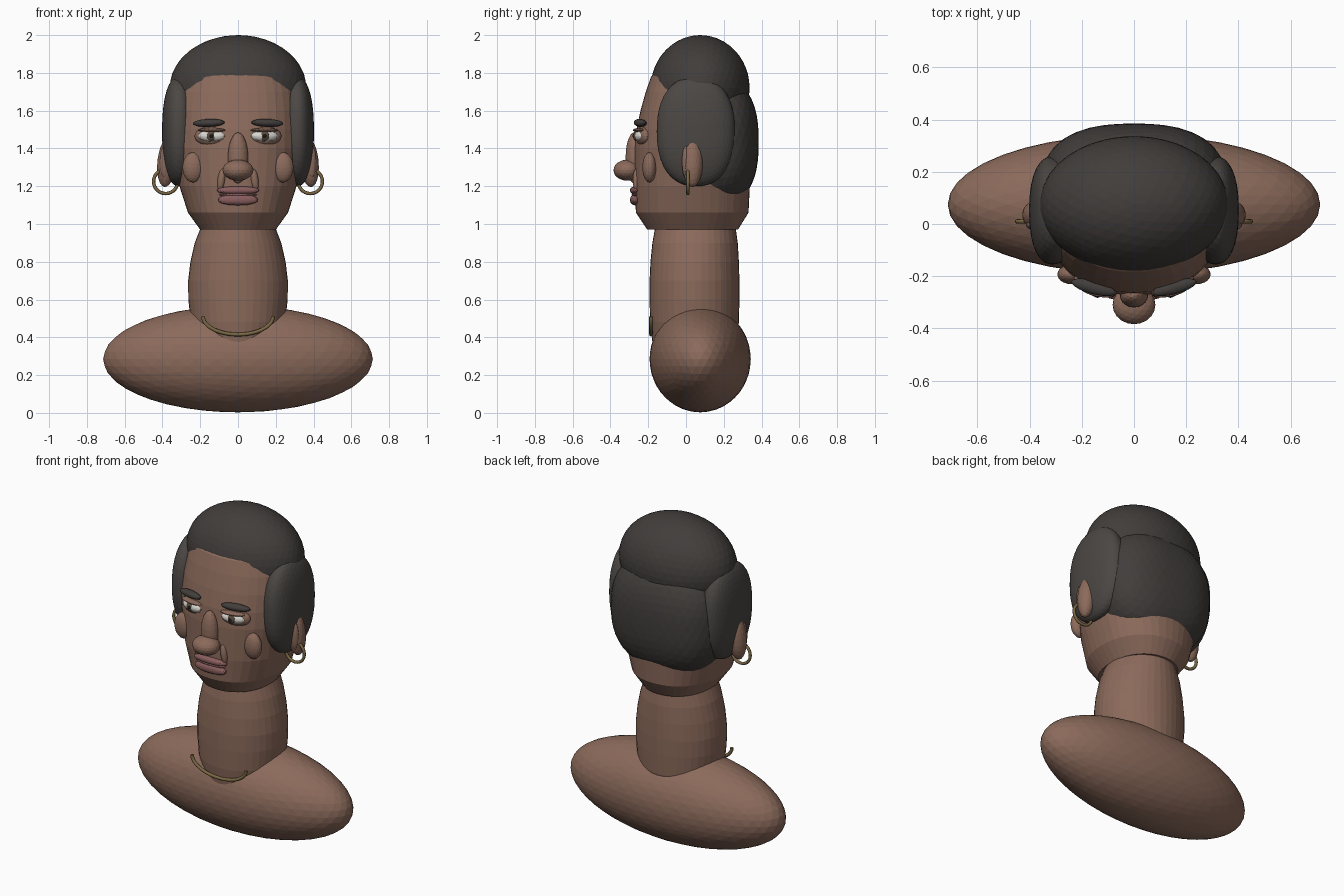
import bpy, bmesh, math
from mathutils import Vector, Euler

if "Cube" in bpy.data.objects:
    bpy.data.objects.remove(bpy.data.objects["Cube"])


def material(name, rgb):
    m = bpy.data.materials.new(name)
    m.diffuse_color = (*rgb, 1)
    m.use_nodes = True
    m.node_tree.nodes["Principled BSDF"].inputs["Base Color"].default_value = m.diffuse_color
    return m


SKIN = material("skin", (0.26, 0.145, 0.105))
HAIR = material("hair", (0.053, 0.047, 0.044))
SIDE_HAIR = material("side_hair", (0.07, 0.063, 0.058))
GOLD = material("gold", (0.2, 0.14, 0.06))
LIP = material("lip", (0.25, 0.11, 0.11))
WHITE = material("eye_white", (0.7, 0.68, 0.64))
IRIS = material("iris", (0.1, 0.07, 0.05))
PUPIL = material("pupil", (0.01, 0.01, 0.01))


def finish(name, bm, mat):
    bmesh.ops.recalc_face_normals(bm, faces=bm.faces)
    me = bpy.data.meshes.new(name)
    bm.to_mesh(me)
    bm.free()
    me.materials.append(mat)
    ob = bpy.data.objects.new(name, me)
    bpy.context.collection.objects.link(ob)
    return ob


def blob(name, centre, radii, mat, rot=(0, 0, 0), power=2.0, sub=4):
    """Ellipsoid; power above 2 makes it boxier."""
    bm = bmesh.new()
    bmesh.ops.create_icosphere(bm, subdivisions=sub, radius=1)
    turn = Euler([math.radians(a) for a in rot]).to_matrix()
    for v in bm.verts:
        n = v.co.normalized()
        n /= sum(abs(c) ** power for c in n) ** (1 / power)
        v.co = turn @ Vector([n[i] * radii[i] for i in range(3)]) + Vector(centre)
    return finish(name, bm, mat)


def pair(name, centre, radii, mat, rot=(0, 0, 0), power=2.0, sub=3):
    """Right and mirrored left copy."""
    x, y, z = centre
    blob("right_" + name, (x, y, z), radii, mat, rot, power, sub)
    blob("left_" + name, (-x, y, z), radii, mat, (rot[0], -rot[1], -rot[2]), power, sub)


def loft(name, rings, mat, power=2.0, n=40):
    """Rings are (z, half width, y centre, half depth)."""
    bm = bmesh.new()
    loops = []
    for z, rx, cy, ry in rings:
        loop = []
        for i in range(n):
            a = 2 * math.pi * i / n
            c, s = math.cos(a), math.sin(a)
            k = (abs(c) ** power + abs(s) ** power) ** (-1 / power)
            loop.append(bm.verts.new((rx * c * k, cy + ry * s * k, z)))
        loops.append(loop)
    for a, b in zip(loops, loops[1:]):
        for i in range(n):
            j = (i + 1) % n
            bm.faces.new((a[i], a[j], b[j], b[i]))
    bm.faces.new(loops[0])
    bm.faces.new(loops[-1])
    return finish(name, bm, mat)


def tube(name, points, radius, cyclic):
    cu = bpy.data.curves.new(name, 'CURVE')
    cu.dimensions = '3D'
    cu.bevel_depth = radius
    cu.bevel_resolution = 2
    cu.use_fill_caps = True
    sp = cu.splines.new('POLY')
    sp.points.add(len(points) - 1)
    for p, co in zip(sp.points, points):
        p.co = (*co, 1)
    sp.use_cyclic_u = cyclic
    cu.materials.append(GOLD)
    ob = bpy.data.objects.new(name, cu)
    bpy.context.collection.objects.link(ob)


# shoulders, neck and head
blob("shoulders", (0, 0.075, 0.285), (0.714, 0.268, 0.282), SKIN)
loft("neck", [(0.35, 0.22, 0.045, 0.22), (0.48, 0.25, 0.045, 0.235),
              (0.6, 0.263, 0.045, 0.238), (0.7, 0.264, 0.045, 0.238),
              (0.8, 0.252, 0.046, 0.234), (0.9, 0.229, 0.048, 0.226),
              (1.0, 0.19, 0.05, 0.21)], SKIN)
loft("head", [(0.97, 0.2, 0.035, 0.24), (1.06, 0.265, 0.033, 0.298),
              (1.2, 0.31, 0.032, 0.306), (1.4, 0.338, 0.032, 0.304),
              (1.5, 0.34, 0.036, 0.298), (1.6, 0.335, 0.042, 0.283),
              (1.7, 0.32, 0.05, 0.263), (1.78, 0.295, 0.06, 0.245),
              (1.88, 0.2, 0.07, 0.17)], SKIN, 2.2)

# hair
blob("hair_cap", (0, 0.075, 1.72), (0.362, 0.262, 0.28), HAIR)
blob("back_hair", (0, 0.145, 1.435), (0.355, 0.24, 0.345), HAIR, power=2.5)
pair("side_hair", (0.312, 0.052, 1.49), (0.09, 0.207, 0.29), SIDE_HAIR, power=2.3, sub=4)

# ears and earrings
pair("ear", (0.375, 0.035, 1.33), (0.052, 0.055, 0.135), SKIN, (0, -6, 0))
pair("inner_ear", (0.39, -0.003, 1.33), (0.025, 0.018, 0.085), SKIN)
for side, label in ((1, "right"), (-1, "left")):
    tube(label + "_earring",
         [(side * 0.383 + 0.064 * math.cos(t * math.pi / 14), 0.01,
           1.225 + 0.064 * math.sin(t * math.pi / 14)) for t in range(28)], 0.009, True)

# eyes and brows
pair("eye_socket", (0.14, -0.225, 1.465), (0.092, 0.038, 0.052), SKIN, (0, 0, 12))
pair("eyeball", (0.14, -0.243, 1.466), (0.072, 0.033, 0.032), WHITE, (0, 0, 12))
pair("iris", (0.14, -0.266, 1.466), (0.026, 0.014, 0.026), IRIS)
pair("pupil", (0.14, -0.276, 1.466), (0.012, 0.007, 0.012), PUPIL, sub=2)
pair("eyelid", (0.14, -0.25, 1.497), (0.075, 0.028, 0.011), SKIN, (0, 0, 12))
pair("eyebrow", (0.155, -0.243, 1.535), (0.088, 0.026, 0.021), HAIR, (0, 2, 15))

# nose, cheeks and mouth
blob("nose_bridge", (0, -0.275, 1.35), (0.054, 0.045, 0.135), SKIN, sub=3)
blob("nose_tip", (0, -0.31, 1.285), (0.082, 0.074, 0.056), SKIN, sub=3)
pair("smile_fold", (0.088, -0.262, 1.235), (0.02, 0.02, 0.06), SKIN, (0, -8, 0))
pair("cheek", (0.238, -0.193, 1.3), (0.056, 0.038, 0.08), SKIN)
blob("upper_lip", (0, -0.268, 1.178), (0.112, 0.028, 0.021), LIP, power=2.3, sub=3)
blob("mouth_line", (0, -0.263, 1.155), (0.1, 0.025, 0.012), LIP, sub=3)
blob("lower_lip", (0, -0.268, 1.128), (0.105, 0.028, 0.029), LIP, power=2.3, sub=3)

# necklace
tube("necklace", [(0.185 * math.cos(t * math.pi / 24), -0.185,
                   0.51 - 0.095 * math.sin(t * math.pi / 24)) for t in range(25)], 0.01, False)
